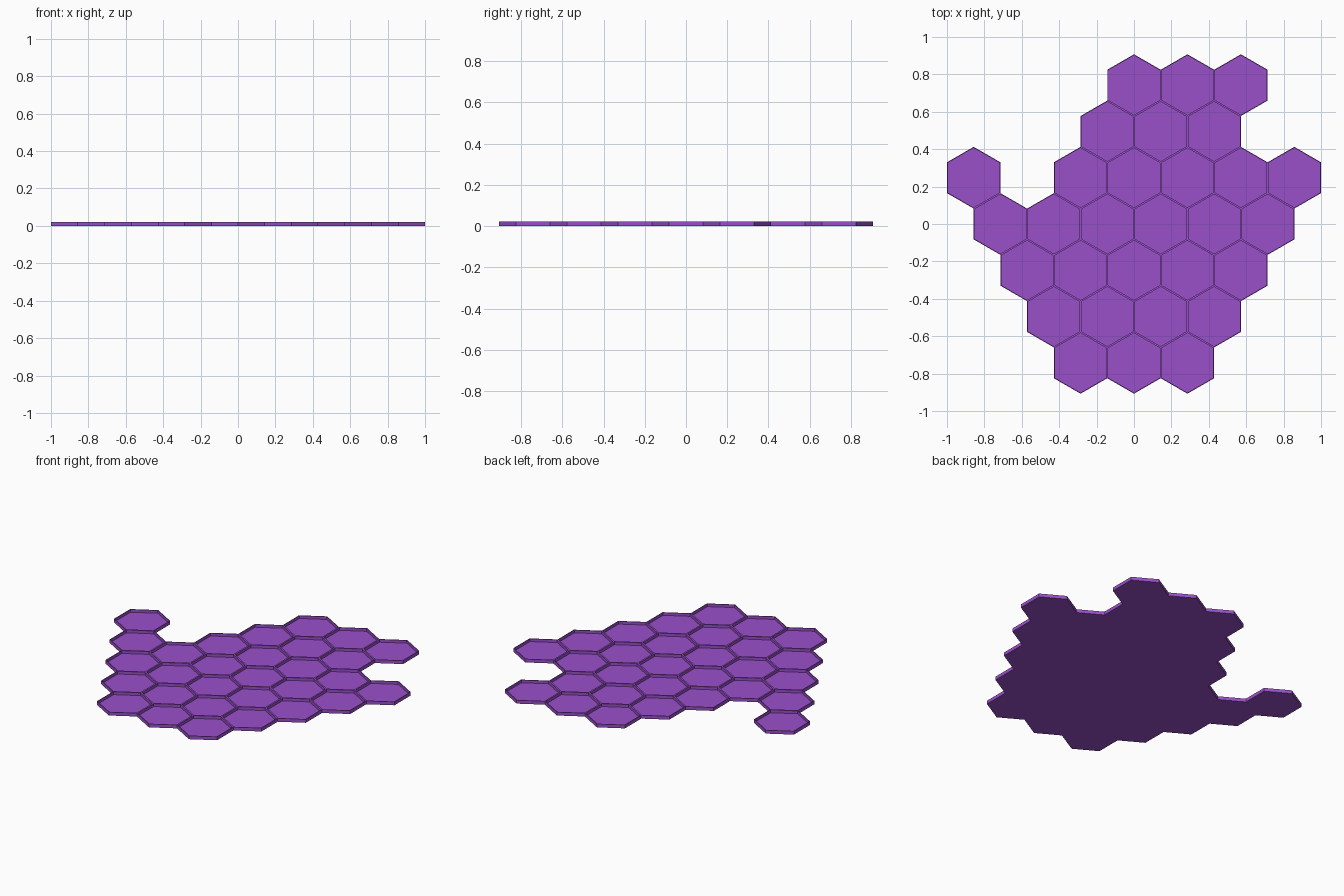
import bpy, bmesh
from math import sin, cos, pi, sqrt

if "Cube" in bpy.data.objects:
    bpy.data.objects.remove(bpy.data.objects["Cube"])

W = 2 / 7             # tile width, flat to flat
R = W / sqrt(3)       # corner radius, a corner points along y
HEIGHT = 0.022
RIM = 0.005           # thin raised wall around each tile
FLOOR = 0.004

mat = bpy.data.materials.new("purple")
mat.diffuse_color = (0.32, 0.08, 0.59, 1)
mat.use_nodes = True
mat.node_tree.nodes["Principled BSDF"].inputs["Base Color"].default_value = mat.diffuse_color


# One shallow hexagonal tray: prism with inset, sunken top
def tray_mesh():
    bm = bmesh.new()
    ring = [bm.verts.new((R * cos(pi / 6 + i * pi / 3), R * sin(pi / 6 + i * pi / 3), 0))
            for i in range(6)]
    base = bm.faces.new(ring)
    ext = bmesh.ops.extrude_face_region(bm, geom=[base], use_keep_orig=True)["geom"]
    bmesh.ops.translate(bm, vec=(0, 0, HEIGHT),
                        verts=[g for g in ext if isinstance(g, bmesh.types.BMVert)])
    bmesh.ops.recalc_face_normals(bm, faces=bm.faces[:])
    top = max(bm.faces, key=lambda f: f.calc_center_median().z)
    bmesh.ops.inset_region(bm, faces=[top], thickness=RIM, use_even_offset=True)
    # sink the inset face straight down to leave vertical inner walls
    sunk = bmesh.ops.extrude_discrete_faces(bm, faces=[top])["faces"][0]
    bmesh.ops.translate(bm, vec=(0, 0, FLOOR - HEIGHT), verts=sunk.verts[:])
    bmesh.ops.recalc_face_normals(bm, faces=bm.faces[:])
    mesh = bpy.data.meshes.new("hex_tile")
    bm.to_mesh(mesh)
    bm.free()
    mesh.materials.append(mat)
    return mesh


# Rows from back to front: runs of (first centre in tile widths, count)
rows = [
    [(0, 3)],
    [(-0.5, 3)],
    [(-3, 1), (-1, 5)],
    [(-2.5, 6)],
    [(-2, 5)],
    [(-1.5, 4)],
    [(-1, 3)],
]

mesh = tray_mesh()
for r, runs in enumerate(rows):
    for start, count in runs:
        for i in range(count):
            tile = bpy.data.objects.new("hex_tile", mesh)
            tile.location = ((start + i) * W, (3 - r) * 1.5 * R, 0)
            bpy.context.collection.objects.link(tile)
